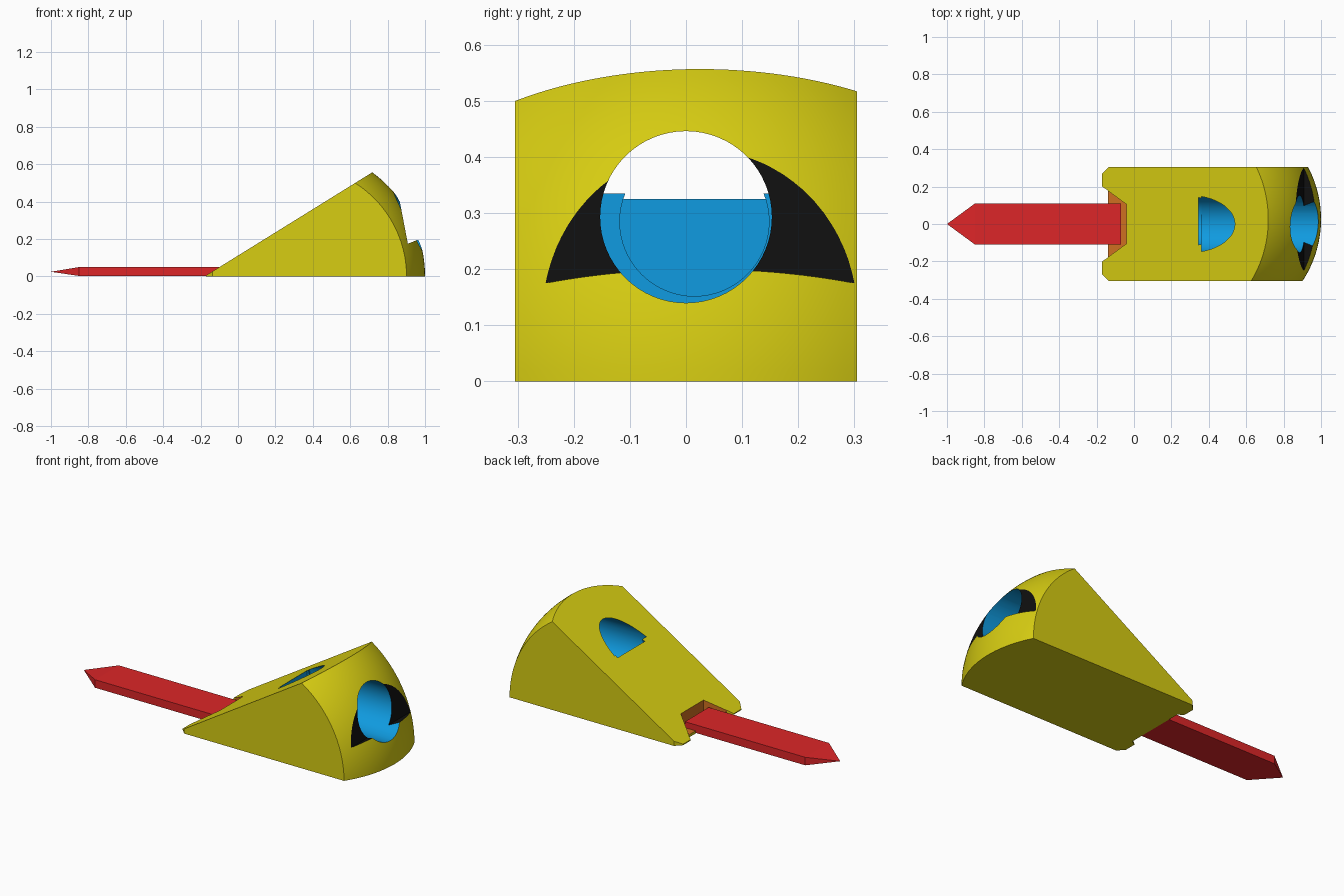
import bpy, bmesh, math

if "Cube" in bpy.data.objects:
    bpy.data.objects.remove(bpy.data.objects["Cube"])

COLOURS = [("yellow", (0.68, 0.61, 0.006)), ("red", (0.72, 0.019, 0.021)),
           ("blue", (0.005, 0.33, 0.75)), ("black", (0.005, 0.005, 0.005)),
           ("orange", (0.62, 0.16, 0.015))]
YELLOW, RED, BLUE, BLACK, ORANGE = range(5)
MATS = []
for name, rgb in COLOURS:
    m = bpy.data.materials.new(name)
    m.diffuse_color = (*rgb, 1)
    m.use_nodes = True
    m.node_tree.nodes["Principled BSDF"].inputs["Base Color"].default_value = m.diffuse_color
    MATS.append(m)


def make(name, bm, colour):
    bmesh.ops.recalc_face_normals(bm, faces=bm.faces[:])
    for f in bm.faces:
        f.material_index = colour
    me = bpy.data.meshes.new(name)
    bm.to_mesh(me)
    bm.free()
    for m in MATS:
        me.materials.append(m)
    ob = bpy.data.objects.new(name, me)
    bpy.context.collection.objects.link(ob)
    return ob


def prism(name, points, offset, colour):
    """Extrude a closed outline of 3D points along an offset."""
    bm = bmesh.new()
    face = bm.faces.new([bm.verts.new(p) for p in points])
    ext = bmesh.ops.extrude_face_region(bm, geom=[face], use_keep_orig=True)
    verts = [g for g in ext["geom"] if isinstance(g, bmesh.types.BMVert)]
    bmesh.ops.translate(bm, vec=offset, verts=verts)
    return make(name, bm, colour)


def disc_cutter(name, x, y, z, r, colour):
    pts = [(x, y + r * math.cos(a), z + r * math.sin(a))
           for a in (2 * math.pi * i / 64 for i in range(64))]
    return prism(name, pts, (1.2 - x, 0, 0), colour)


def cut(body, cutter):
    mod = body.modifiers.new("cut", 'BOOLEAN')
    mod.operation = 'DIFFERENCE'
    mod.solver = 'EXACT'
    mod.object = cutter
    bpy.context.view_layer.objects.active = body
    bpy.ops.object.modifier_apply(modifier=mod.name)
    bpy.data.objects.remove(cutter)


# Wedge body: straight slope, barrel-shaped back turned about a sideways axis
SLOPE, TIP, AXIS, HALF = 0.62, -0.18, 0.31, 0.305
NY, NA = 32, 28
bm = bmesh.new()
tips, rows = [], []
for i in range(NY + 1):
    y = -HALF + 2 * HALF * i / NY
    r = 0.09 + math.sqrt(0.36 - (y - 0.025) ** 2)
    # angle where the back meets the slope
    tilt = math.atan(SLOPE)
    top = tilt + math.asin((AXIS - TIP) * math.sin(tilt) / r)
    rows.append([bm.verts.new((AXIS + r * math.cos(top * j / NA), y,
                               r * math.sin(top * j / NA))) for j in range(NA + 1)])
    if i in (0, NY):
        tips.append(bm.verts.new((TIP, y, 0)))
for a, b in zip(rows, rows[1:]):
    for j in range(NA):
        bm.faces.new((a[j], b[j], b[j + 1], a[j + 1]))
for tip, row in zip(tips, (rows[0], rows[-1])):
    bm.faces.new([tip] + row)
for j in (0, NA):
    bm.faces.new([tips[0]] + [row[j] for row in rows] + [tips[1]])
body = make("wedge_body", bm, YELLOW)

# Chamfered front corners and blade gap
half = [(-0.30, 0.35), (-0.09, 0.35), (-0.17, 0.27), (-0.17, 0.20), (-0.14, 0.18)]
outline = half + [(x, -y) for x, y in reversed(half)]
cut(body, prism("nose_cutter", [(x, y, -0.2) for x, y in outline], (0, 0, 0.6), YELLOW))

# Blade socket
socket = [(-0.25, 0.258), (-0.04, 0.105), (-0.04, -0.105), (-0.25, -0.258)]
cut(body, prism("socket_cutter", [(x, y, 0.015) for x, y in socket], (0, 0, 0.4), ORANGE))

# Dark recess across the back
recess = [(0.908, 0.175), (1.15, 0.272), (1.15, 0.5), (0.846, 0.5)]
cut(body, prism("recess_cutter", [(x, -0.5, z) for x, z in recess], (0, 1, 0), BLACK))

# Round bore through the back, with a slightly deeper inner step
cut(body, disc_cutter("bore_cutter", 0.36, 0, 0.293, 0.153, BLUE))
cut(body, disc_cutter("inner_bore_cutter", 0.345, 0.015, 0.285, 0.133, BLUE))

# Blade with a point tapering in both directions
bm = bmesh.new()
ends = [[bm.verts.new((x, y, z)) for y, z in
         ((-0.11, 0.003), (0.11, 0.003), (0.11, 0.05), (-0.11, 0.05))]
        for x in (-0.07, -0.85)]
point = bm.verts.new((-1.0, 0, 0.025))
bm.faces.new(ends[0])
for k in range(4):
    n = (k + 1) % 4
    bm.faces.new((ends[0][k], ends[0][n], ends[1][n], ends[1][k]))
    bm.faces.new((ends[1][k], ends[1][n], point))
make("blade", bm, RED)

# Smooth the curved faces, keep creases sharp
bpy.ops.object.select_all(action='DESELECT')
body.select_set(True)
bpy.context.view_layer.objects.active = body
bpy.ops.object.shade_smooth_by_angle(angle=math.radians(25))
